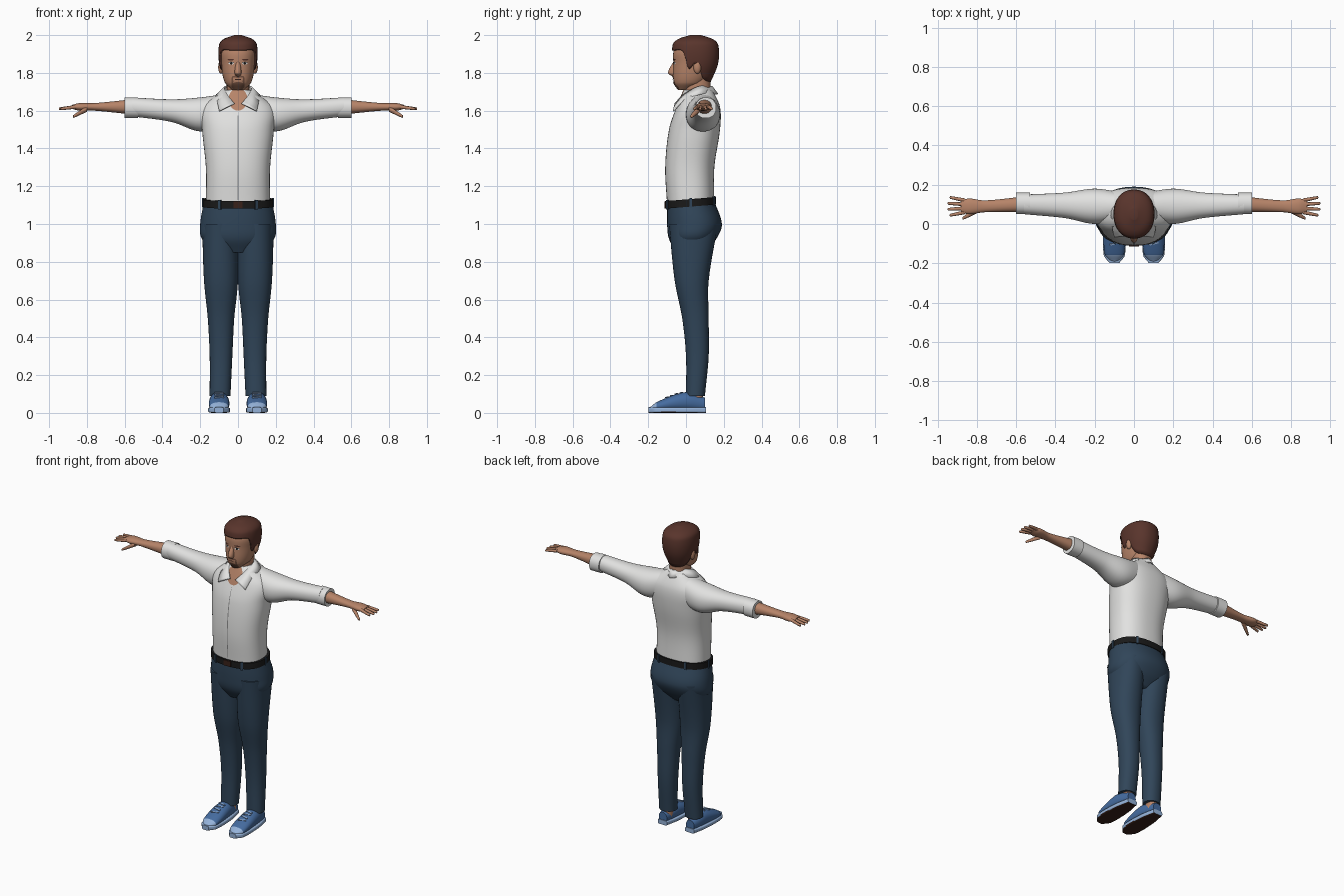
import bpy, bmesh, math
from mathutils import Matrix, Vector

default_cube = bpy.data.objects.get("Cube")
if default_cube:
    bpy.data.objects.remove(default_cube, do_unlink=True)


def material(name, red, green, blue):
    mat = bpy.data.materials.new(name)
    mat.use_nodes = True
    mat.diffuse_color = (red, green, blue, 1)
    shader = mat.node_tree.nodes["Principled BSDF"]
    shader.inputs["Base Color"].default_value = mat.diffuse_color
    return mat


SKIN = material("skin", .47, .23, .14)
HAIR = material("auburn hair", .1, .035, .025)
SHIRT = material("white cotton", .76, .76, .75)
DENIM = material("navy denim", .03, .06, .1)
BLACK = material("black leather", .01, .01, .01)
BLUE = material("shoe blue", .06, .15, .35)
PALE = material("pale blue rubber", .3, .45, .7)
TREAD = material("dark brown tread", .04, .015, .01)
STUBBLE = material("stubble brown", .17, .08, .05)
SEAM = material("seam grey", .25, .25, .25)


def sample(rows, key):
    """Smoothly interpolate the values of the rows at a key."""
    last = len(rows) - 1
    index = sum(key > row[0] for row in rows[1:last])
    start, end = rows[index], rows[index + 1]
    before, after = rows[max(index - 1, 0)], rows[min(index + 2, last)]
    span = end[0] - start[0]
    t = min(max((key - start[0]) / span, 0), 1)
    values = []
    for p, a, b, q in list(zip(before, start, end, after))[1:]:
        leave = (b - p) / (end[0] - before[0]) * span
        arrive = (q - a) / (after[0] - start[0]) * span
        rise = b - a
        values.append(a + t * (leave + t * (3 * rise - 2 * leave - arrive
                                            + t * (leave + arrive - 2 * rise))))
    return values


def ring_point(section, angle, power):
    """Point on a rounded section, starting from the low side of v."""
    u_low, u_high, v_low, v_high = section
    s, c = math.sin(angle), -math.cos(angle)
    reach = (abs(s) ** power + abs(c) ** power) ** (-1 / power) / 2
    u = (u_low + u_high) / 2 + (u_high - u_low) * s * reach
    v = (v_low + v_high) / 2 + (v_high - v_low) * c * reach
    return u, v


def finish(name, bm, mat, recalculate=True):
    if recalculate:
        bmesh.ops.recalc_face_normals(bm, faces=bm.faces)
    mesh = bpy.data.meshes.new(name)
    bm.to_mesh(mesh)
    bm.free()
    mesh.materials.append(mat)
    part = bpy.data.objects.new(name, mesh)
    bpy.context.collection.objects.link(part)
    bpy.ops.object.select_all(action="DESELECT")
    part.select_set(True)
    bpy.context.view_layer.objects.active = part
    bpy.ops.object.shade_smooth_by_angle(angle=math.radians(50))
    return part


def fill_grid(bm, grid, wrap):
    rings = [[bm.verts.new(point) for point in row] for row in grid]
    for low, high in zip(rings, rings[1:]):
        count = len(low)
        for j in range(count if wrap else count - 1):
            k = (j + 1) % count
            bm.faces.new((low[j], low[k], high[k], high[j]))
    return rings


def loft(name, axis, rows, mat, power=2.2, side=1, segments=36, steps=6):
    """Closed body through sections (key, u_low, u_high, v_low, v_high) along an axis."""
    keys = [start[0] + (end[0] - start[0]) * i / steps
            for start, end in zip(rows, rows[1:]) for i in range(steps)]
    grid = []
    for key in keys + [rows[-1][0]]:
        section = sample(rows, key)
        ring = []
        for j in range(segments):
            u, v = ring_point(section, math.tau * j / segments, power)
            x, y, z = {"x": (key, u, v), "y": (u, key, v), "z": (u, v, key)}[axis]
            ring.append((x * side, y, z))
        grid.append(ring)
    bm = bmesh.new()
    rings = fill_grid(bm, grid, True)
    bm.faces.new(rings[0])
    bm.faces.new(rings[-1])
    return finish(name, bm, mat)


def centred(rows):
    """Turn rows (key, half width, front, back) into full sections."""
    return [(key, -half, half, front, back) for key, half, front, back in rows]


def mark(name, body, power, x, z, half_width, half_height, mat, lift=.003, levels=20, across=8):
    """Thin oval plate lying on the front of a lofted body."""
    grid = []
    for i in range(levels + 1):
        turn = math.pi * i / levels
        height = z - half_height * math.cos(turn)
        left, right, front, back = sample(body, height)
        row = []
        for j in range(across + 1):
            px = x + half_width * math.sin(turn) * (2 * j / across - 1)
            off_axis = min(abs(2 * px - left - right) / (right - left), 1)
            bulge = (1 - off_axis ** power) ** (1 / power)
            row.append((px, (front + back - (back - front) * bulge) / 2 - lift, height))
        grid.append(row)
    bm = bmesh.new()
    fill_grid(bm, grid, False)
    bmesh.ops.remove_doubles(bm, verts=bm.verts, dist=.00001)
    return finish(name, bm, mat, False)


def solid(name, place, size, mat, turn=0, tilt=0, rounded=False):
    """Box or ball of a given size, tilted about x, then turned about z."""
    bm = bmesh.new()
    if rounded:
        bmesh.ops.create_uvsphere(bm, u_segments=16, v_segments=10, radius=.5)
    else:
        bmesh.ops.create_cube(bm, size=1)
    spin = Matrix.Rotation(turn, 3, "Z") @ Matrix.Rotation(tilt, 3, "X")
    for vert in bm.verts:
        vert.co = spin @ (vert.co * Vector(size)) + Vector(place)
    return finish(name, bm, mat)


def finger(name, root, tip, thick, thin, side):
    """Tapered digit with a rounded end."""
    end = (tip[0] + thin / 2, tip[1], tip[2])
    rows = [(x, y - r, y + r, z - r, z + r)
            for (x, y, z), r in ((root, thick), (tip, thin), (end, thin / 2))]
    loft(name, "x", rows, SKIN, side=side, segments=12, steps=3)


# Shirt body, front seam and open neck
TORSO_POWER = 2.4
TORSO = centred([(1.1, .17, -.1, .15), (1.3, .17, -.11, .15), (1.5, .19, -.09, .18),
                 (1.62, .19, -.05, .18), (1.71, .07, -.01, .14)])
loft("shirt_body", "z", TORSO, SHIRT, TORSO_POWER, segments=48)
mark("shirt_seam", TORSO, TORSO_POWER, 0, 1.35, .003, .25, SEAM, levels=40, across=1)
mark("open_neck", TORSO, TORSO_POWER, 0, 1.66, .05, .06, SKIN)

# Collar, swept from the nape to the front points and mirrored
edges = ([(0, .14, 1.73), (.07, .07, 1.73), (.06, -.01, 1.69), (.02, -.06, 1.64)],
         [(0, .17, 1.69), (.11, .08, 1.69), (.11, -.02, 1.65), (.1, -.07, 1.6)])
grid = []
for edge in edges:
    rows = [(i, *point) for i, point in enumerate(edge)]
    half = [sample(rows, i / 6) for i in range(19)]
    grid.append([(-x, y, z) for x, y, z in half[:0:-1]] + half)
bm = bmesh.new()
fill_grid(bm, grid, False)
finish("collar", bm, SHIRT).modifiers.new("cloth", "SOLIDIFY").thickness = .008

# Belt with buckle and loops, dipping towards the front
BELT = (-.185, .185, -.11, .16)
waist = [loft("belt", "z", [(z, *BELT) for z in (1.09, 1.13)], BLACK, TORSO_POWER, segments=48),
         solid("buckle", (0, BELT[2], 1.11), (.05, .01, .036), TREAD)]
for i in range(6):
    angle = math.tau * (i + .5) / 6
    x, y = ring_point(BELT, angle, TORSO_POWER)
    waist.append(solid(f"belt_loop_{i}", (x, y, 1.11), (.014, .01, .05), DENIM, angle))
for part in waist:
    for vert in part.data.vertices:
        vert.co.z += .08 * vert.co.y

# Trouser seat
loft("trouser_hips", "z", centred([(.85, .1, -.05, .1), (.92, .19, -.09, .16), (1, .2, -.1, .19),
                                   (1.12, .18, -.1, .15)]), DENIM, segments=48)

SHOE = [(-.19, .08, .12, .01, .03), (-.15, .05, .15, .01, .06), (0, .05, .15, .01, .11), (.1, .07, .13, .01, .08)]
SOLE = [(y * 1.05, inner - .004, outer + .004, 0, .03) for y, inner, outer, low, high in SHOE]

for side, word in ((1, "left"), (-1, "right")):
    # Leg and ankle
    loft(word + "_trouser_leg", "z", [
        (.09, .04, .15, 0, .1), (.3, .03, .15, 0, .12), (.5, .02, .16, -.02, .12),
        (.7, 0, .18, -.06, .12), (1, 0, .19, -.09, .17)], DENIM, side=side)
    loft(word + "_ankle", "z", [(z, .06, .13, .01, .09) for z in (.05, .12)], SKIN, side=side)

    # Shoe with pale toe cap, sole with dark tread, and laces
    upper = loft(word + "_shoe_upper", "y", SHOE, BLUE, side=side)
    upper.data.materials.append(PALE)
    for face in upper.data.polygons:
        face.material_index = int(face.center.y < -.155)
    sole = loft(word + "_shoe_sole", "y", SOLE, PALE, 5, side)
    sole.data.materials.append(TREAD)
    for face in sole.data.polygons:
        face.material_index = int(face.normal.z < -.7)
    for i in range(4):
        y = -.1 + .025 * i
        top = sample(SHOE, y)[-1]
        solid(f"{word}_lace_{i}", (.1 * side, y, top), (.05, .008, .006), PALE, .25 * (-1) ** i, .35)

    # Sleeve and cuff
    loft(word + "_sleeve", "x", [
        (.06, .02, .16, 1.52, 1.69), (.2, 0, .18, 1.49, 1.67), (.35, .03, .16, 1.54, 1.66),
        (.56, .05, .15, 1.57, 1.67)], SHIRT, side=side)
    loft(word + "_cuff", "x", [(x, .05, .16, 1.56, 1.67) for x in (.53, .6)], SHIRT, side=side)

    # Forearm, palm and fingers
    loft(word + "_forearm_and_palm", "x", [
        (.56, .06, .14, 1.58, 1.66), (.76, .06, .12, 1.6, 1.64), (.84, .05, .13, 1.6, 1.64),
        (.88, .06, .12, 1.61, 1.63)], SKIN, side=side)
    for i in range(4):
        spread = i - 1.5
        finger(f"{word}_finger_{i}", (.86, .09 + .02 * spread, 1.62),
               (.95 - .01 * abs(spread), .09 + .03 * spread, 1.61), .01, .007, side)
    finger(word + "_thumb", (.8, .07, 1.61), (.87, .03, 1.57), .016, .008, side)

    # Ear
    solid(word + "_ear", (.09 * side, .06, 1.83), (.03, .04, .07), SKIN, rounded=True)

# Neck, head and nose
loft("neck", "z", [(z, -.06, .06, -.01, .13) for z in (1.6, 1.8)], SKIN)
HEAD_POWER = 2.2
HEAD = centred([(1.71, .03, -.04, .02), (1.75, .07, -.065, .1), (1.85, .09, -.067, .15),
                (1.93, .09, -.06, .15), (1.98, .04, 0, .1)])
loft("head", "z", HEAD, SKIN, HEAD_POWER)
loft("nose", "z", centred([(1.78, .01, -.07, -.04), (1.8, .018, -.096, -.04), (1.87, .01, -.06, -.04)]),
     SKIN, segments=16)

# Face details
for side, word in ((1, "left"), (-1, "right")):
    for detail, x, z, width, height, mat, lift in (
            ("eye", .036, 1.85, .014, .006, SHIRT, .002), ("iris", .036, 1.85, .006, .006, BLACK, .003),
            ("lash_line", .036, 1.857, .015, .002, BLACK, .003), ("eyebrow", .038, 1.87, .018, .004, HAIR, .004),
            ("goatee_side", .03, 1.755, .005, .025, STUBBLE, .003)):
        mark(f"{word}_{detail}", HEAD, HEAD_POWER, x * side, z, width, height, mat, lift)
mark("moustache", HEAD, HEAD_POWER, 0, 1.78, .03, .006, STUBBLE)
mark("mouth", HEAD, HEAD_POWER, 0, 1.765, .02, .002, TREAD)
mark("chin_beard", HEAD, HEAD_POWER, 0, 1.73, .035, .022, STUBBLE)

# Hair, each column rising from the hairline to the crown
CROWN = centred([(1.75, .07, -.05, .13), (1.85, .1, -.07, .17), (1.95, .1, -.07, .17),
                 (1.98, .075, -.04, .14), (2, .02, .02, .08)])
HAIRLINE = [(-1, 1.92), (-.5, 1.91), (-.3, 1.82), (0, 1.85), (.5, 1.77), (1, 1.75)]
columns, levels = 72, 20
grid = []
for i in range(levels + 1):
    ring = []
    for j in range(columns):
        angle = math.tau * j / columns
        hairline, = sample(HAIRLINE, -math.cos(angle))
        z = 2 - (2 - hairline) * (1 - i / levels) ** 2
        ring.append((*ring_point(sample(CROWN, z), angle, HEAD_POWER), z))
    grid.append(ring)
bm = bmesh.new()
bm.faces.new(fill_grid(bm, grid, True)[-1])
finish("hair", bm, HAIR).modifiers.new("depth", "SOLIDIFY").thickness = .014
